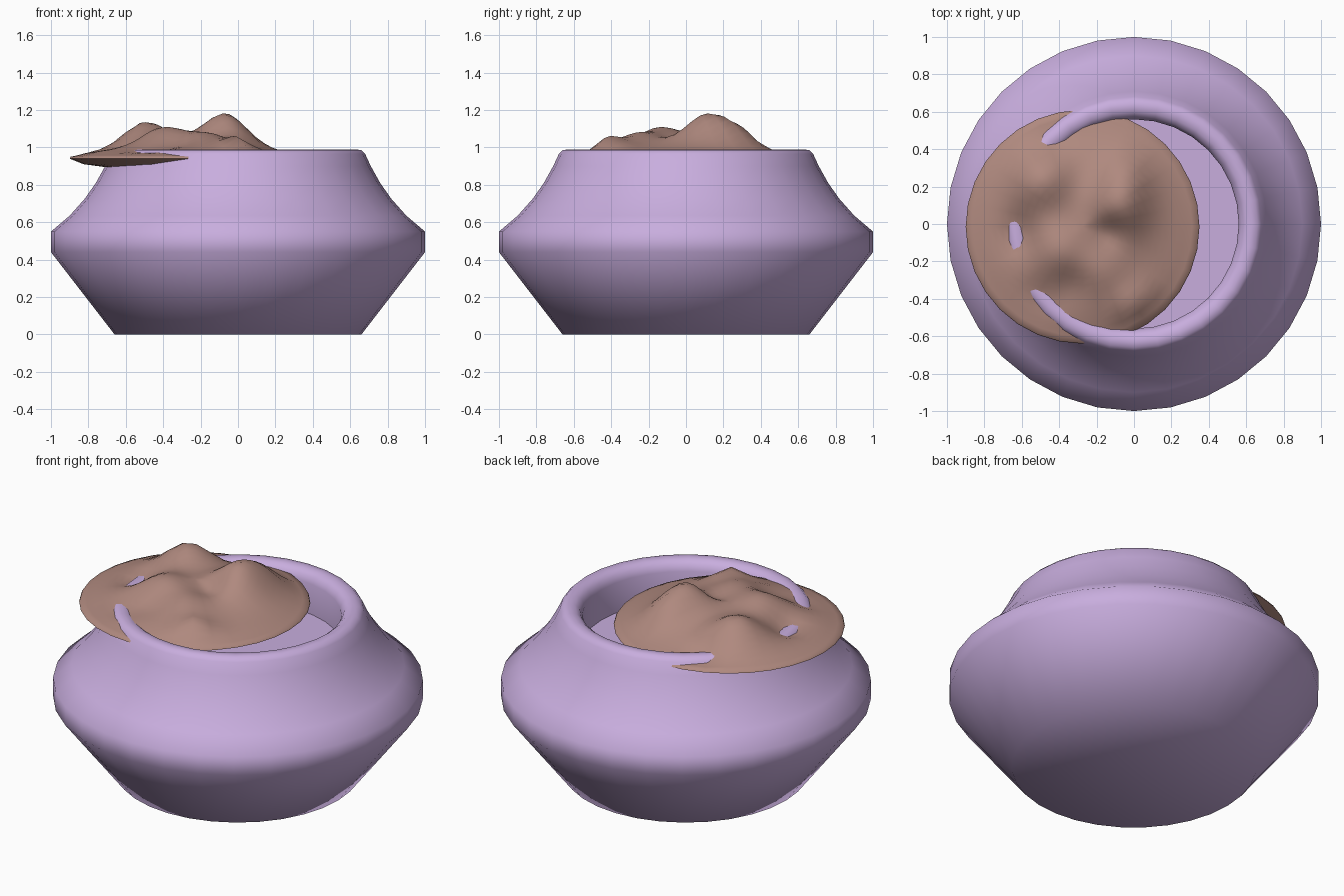
import bpy, bmesh, math

cube = bpy.data.objects.get("Cube")
if cube:
    bpy.data.objects.remove(cube, do_unlink=True)


def material(name, rgb):
    mat = bpy.data.materials.new(name)
    mat.use_nodes = True
    mat.diffuse_color = (*rgb, 1)
    mat.node_tree.nodes["Principled BSDF"].inputs["Base Color"].default_value = (*rgb, 1)
    return mat


def lathe(name, profile, mat, angle, center=(0, 0), sides=32, height=None):
    """Spin a (radius, z) profile whose ends lie on the axis; height(x, y) lifts the surface."""
    bm = bmesh.new()
    rings = []
    for r, z in profile:
        count = sides if r > 0 else 1
        ring = []
        for i in range(count):
            a = math.tau * i / sides
            x, y = center[0] + r * math.cos(a), center[1] + r * math.sin(a)
            ring.append(bm.verts.new((x, y, height(x, y) if z is None else z)))
        rings.append(ring)
    for low, high in zip(rings, rings[1:]):
        for i in range(sides):
            j = (i + 1) % sides
            corners = [low[i % len(low)], low[j % len(low)],
                       high[j % len(high)], high[i % len(high)]]
            bm.faces.new(list(dict.fromkeys(corners)))
    bmesh.ops.recalc_face_normals(bm, faces=bm.faces)
    mesh = bpy.data.meshes.new(name)
    bm.to_mesh(mesh)
    bm.free()
    mesh.materials.append(mat)
    obj = bpy.data.objects.new(name, mesh)
    bpy.context.collection.objects.link(obj)
    bpy.ops.object.select_all(action="DESELECT")
    obj.select_set(True)
    bpy.context.view_layer.objects.active = obj
    bpy.ops.object.shade_smooth_by_angle(angle=math.radians(angle))
    return obj


lilac = material("lilac_glaze", (0.58, 0.42, 0.73))
brown = material("brown_filling", (0.43, 0.25, 0.21))

# Pot: flared base, straight band, curved shoulder, rounded lip, hollow inside
lathe("pot", [
    (0, 0), (0.66, 0), (1, 0.44), (1, 0.55), (0.9, 0.635), (0.82, 0.725),
    (0.76, 0.81), (0.71, 0.9), (0.68, 0.965), (0.66, 0.985), (0.63, 0.99),
    (0.6, 0.985), (0.575, 0.965), (0.56, 0.93), (0.56, 0.75), (0, 0.75),
], lilac, 60)

# Filling: lumpy dome resting off-centre on the lip
CENTER, RADIUS, EDGE = (-0.275, -0.015), 0.625, 0.945

# Mounds and dents as x, y, height, spread
LUMPS = [
    (-0.07, 0.1, 0.14, 0.11), (-0.04, 0.28, 0.08, 0.09),
    (-0.5, 0.24, 0.12, 0.11), (-0.4, -0.14, 0.07, 0.11),
    (-0.17, -0.27, 0.05, 0.1), (0, -0.42, 0.07, 0.07),
    (-0.62, -0.06, -0.055, 0.07), (-0.14, -0.04, -0.04, 0.06),
    (-0.33, -0.33, -0.03, 0.07), (-0.42, 0.46, -0.04, 0.06),
    (-0.49, -0.4, -0.025, 0.06),
]


def lumpy(x, y):
    fall = 1 - (math.hypot(x - CENTER[0], y - CENTER[1]) / RADIUS) ** 2
    lumps = sum(h * math.exp(-((x - u) ** 2 + (y - v) ** 2) / (2 * s * s))
                for u, v, h, s in LUMPS)
    return EDGE + 0.1 * fall + lumps * min(1, 4 * max(fall, 0))


rings = 16
underside = [(0, 0.88), (0.4, 0.89), (0.55, 0.91), (RADIUS, EDGE - 0.005)]
top = [(RADIUS * (1 - i / rings), None) for i in range(rings + 1)]
lathe("filling", underside + [(RADIUS - 0.005, EDGE + 0.005)] + top[1:], brown, 60,
      CENTER, height=lumpy)
